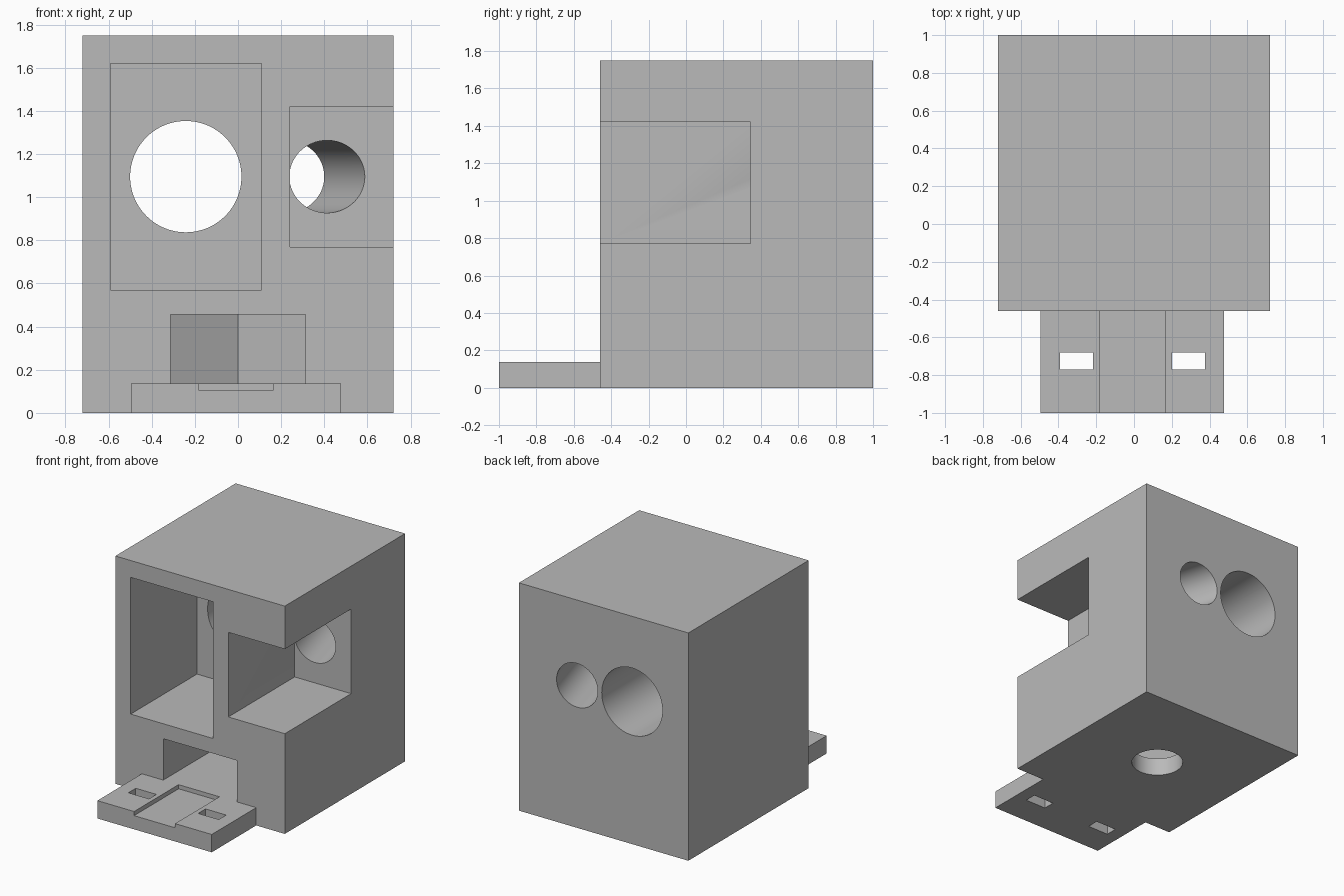
import bpy, bmesh, math
from mathutils import Vector

cube = bpy.data.objects.get("Cube")
if cube:
    bpy.data.objects.remove(cube, do_unlink=True)

grey = bpy.data.materials.new("plain grey")
grey.use_nodes = True
color = (0.49, 0.49, 0.49, 1)
grey.diffuse_color = color
grey.node_tree.nodes["Principled BSDF"].inputs["Base Color"].default_value = color


def prism(name, outline, z0, z1):
    """Extrude a flat outline of (x, y) points from z0 up to z1."""
    bm = bmesh.new()
    face = bm.faces.new([bm.verts.new((x, y, z0)) for x, y in outline])
    top = bmesh.ops.extrude_face_region(bm, geom=[face])["geom"]
    bmesh.ops.translate(bm, vec=(0, 0, z1 - z0),
                        verts=[v for v in top if isinstance(v, bmesh.types.BMVert)])
    bmesh.ops.recalc_face_normals(bm, faces=bm.faces)
    mesh = bpy.data.meshes.new(name)
    bm.to_mesh(mesh)
    bm.free()
    mesh.materials.append(grey)
    obj = bpy.data.objects.new(name, mesh)
    bpy.context.collection.objects.link(obj)
    return obj


def box(name, x0, x1, y0, y1, z0, z1):
    return prism(name, [(x0, y0), (x1, y0), (x1, y1), (x0, y1)], z0, z1)


def bore(name, radius, start, end):
    """Round cutter along start-end, running a little past both points."""
    start, end = Vector(start), Vector(end)
    axis = end - start
    bpy.ops.mesh.primitive_cylinder_add(vertices=96, radius=radius,
                                        depth=axis.length + 0.16,
                                        location=(start + end) / 2)
    obj = bpy.context.object
    obj.name = name
    obj.rotation_euler = axis.to_track_quat("Z", "Y").to_euler()
    obj.data.materials.append(grey)
    return obj


def activate(obj):
    bpy.ops.object.select_all(action="DESELECT")
    obj.select_set(True)
    bpy.context.view_layer.objects.active = obj


def carve(target, cutters):
    for cutter in cutters:
        cutter.hide_render = True
        mod = target.modifiers.new("cut", "BOOLEAN")
        mod.operation = "DIFFERENCE"
        mod.solver = "EXACT"
        mod.object = cutter
        activate(target)
        bpy.ops.object.modifier_apply(modifier=mod.name)
        bpy.data.objects.remove(cutter, do_unlink=True)
    activate(target)
    bpy.ops.object.shade_smooth_by_angle(angle=math.radians(25))


FRONT, BACK, POCKET = -0.46, 1.0, 0.345
FLOOR = 0.137

# Main housing block
housing = box("housing", -0.72, 0.72, FRONT, BACK, 0, 1.75)

# Nut trap: straight entry with a hexagonal end
nut_y, half = 0.264, 0.313
side = half / math.sqrt(3)
trap = prism("nut_trap", [(-half, FRONT - 0.1), (half, FRONT - 0.1), (half, nut_y + side),
                          (0, nut_y + 2 * side), (-half, nut_y + side)], FLOOR, 0.455)

carve(housing, [
    box("large_pocket", -0.59, 0.11, FRONT - 0.1, POCKET, 0.57, 1.62),
    box("side_pocket", 0.24, 0.9, FRONT - 0.1, POCKET, 0.77, 1.42),
    bore("large_bore", 0.258, (-0.242, POCKET, 1.095), (-0.242, BACK, 1.095)),
    # The short pocket behind the slanted bore keeps it clear of the divider
    bore("slanted_bore", 0.168, (0.413, POCKET, 1.095), (0.225, BACK, 1.095)),
    trap,
    bore("bolt_hole", 0.185, (0, nut_y, 0), (0, nut_y, FLOOR)),
])

# Front mounting plate with shallow channel and two strap slots
plate = box("mounting_plate", -0.495, 0.477, -1, FRONT, 0, FLOOR)
carve(plate, [box("channel", -0.183, 0.165, -1.1, FRONT + 0.1, 0.105, 0.3)]
      + [box("strap_slot", x, x + 0.176, -0.77, -0.68, -0.1, 0.3) for x in (-0.393, 0.2)])
